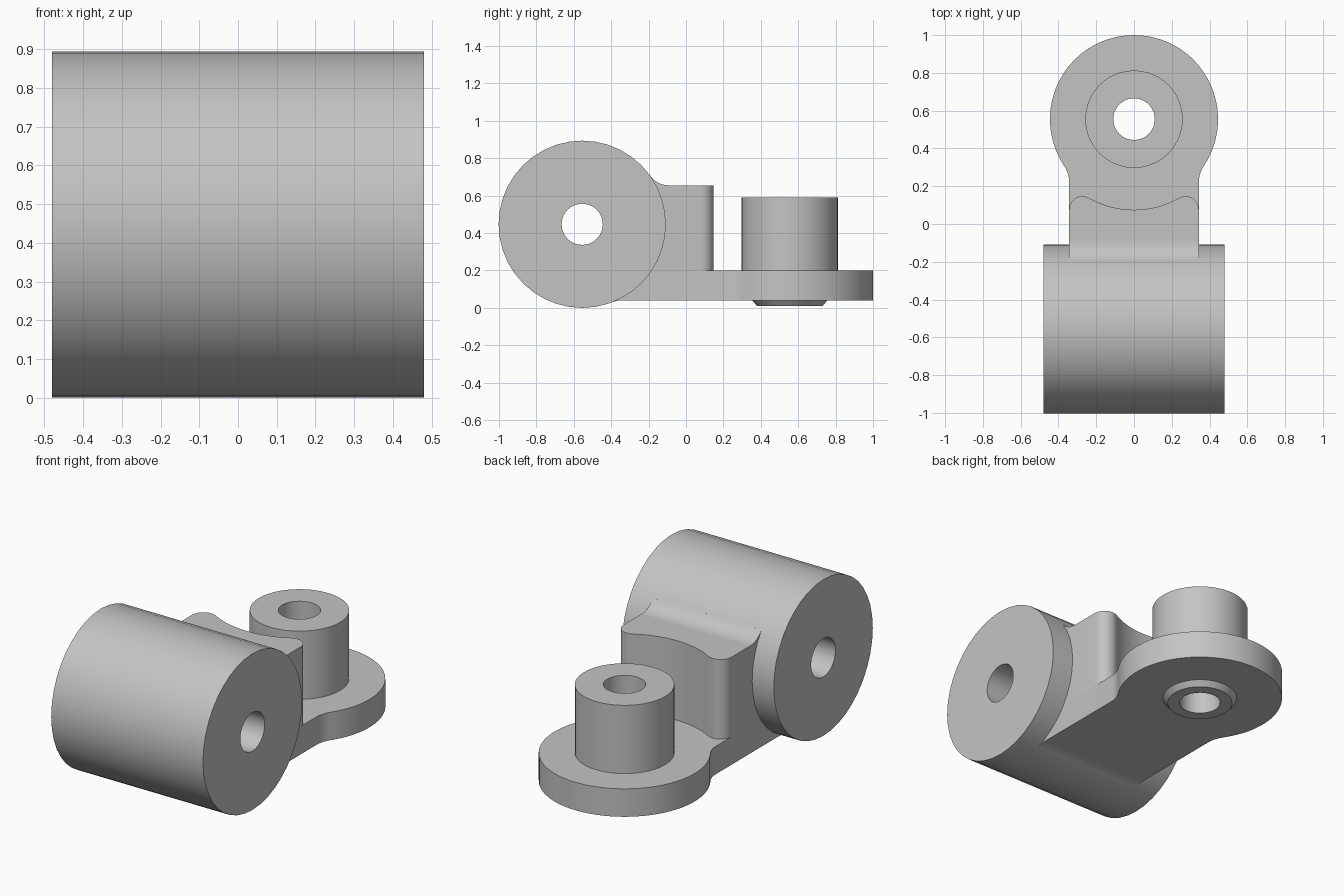
import bpy
import bmesh
from math import sin, cos, pi, sqrt, atan2, radians
from mathutils import Vector, Matrix

if "Cube" in bpy.data.objects:
    bpy.data.objects.remove(bpy.data.objects["Cube"])

metal = bpy.data.materials.new("light_grey_metal")
metal.use_nodes = True
GREY = (0.55, 0.55, 0.55, 1)
metal.diffuse_color = GREY
metal.node_tree.nodes["Principled BSDF"].inputs["Base Color"].default_value = GREY

SEGMENTS = 40
BARREL_R, BARREL_Y, BARREL_Z = 0.447, -0.555, 0.447
BORE_R = 0.11
DISC_R, DISC_Y = 0.445, 0.555
NECK = 0.343
PLATE_LOW, PLATE_TOP, BLOCK_TOP = 0.04, 0.2, 0.655


def finish(name, bm, matrix=Matrix()):
    bmesh.ops.recalc_face_normals(bm, faces=bm.faces)
    mesh = bpy.data.meshes.new(name)
    bm.to_mesh(mesh)
    bm.free()
    mesh.transform(matrix)
    mesh.materials.append(metal)
    obj = bpy.data.objects.new(name, mesh)
    bpy.context.collection.objects.link(obj)
    return obj


def smooth(obj):
    bpy.ops.object.select_all(action="DESELECT")
    obj.select_set(True)
    bpy.context.view_layer.objects.active = obj
    bpy.ops.object.shade_smooth_by_angle(angle=radians(30))


def lathe(name, profile, matrix):
    """Revolve a closed (radius, height) loop around z."""
    bm = bmesh.new()
    rings = []
    for i in range(SEGMENTS):
        a = 2 * pi * i / SEGMENTS
        rings.append([bm.verts.new((r * cos(a), r * sin(a), h)) for r, h in profile])
    n = len(profile)
    for i in range(SEGMENTS):
        p, q = rings[i], rings[(i + 1) % SEGMENTS]
        for j in range(n):
            k = (j + 1) % n
            bm.faces.new((p[j], q[j], q[k], p[k]))
    return finish(name, bm, matrix)


def prism(name, outline, low, high, matrix=Matrix()):
    """Extrude a 2D outline along z."""
    bm = bmesh.new()
    face = bm.faces.new([bm.verts.new((x, y, low)) for x, y in outline])
    new = bmesh.ops.extrude_face_region(bm, geom=[face])["geom"]
    verts = [v for v in new if isinstance(v, bmesh.types.BMVert)]
    bmesh.ops.translate(bm, verts=verts, vec=(0, 0, high - low))
    return finish(name, bm, matrix)


def arc(cx, cy, r, start, end, steps):
    angles = [start + (end - start) * i / steps for i in range(steps + 1)]
    return [(cx + r * cos(a), cy + r * sin(a)) for a in angles]


def mirrored(half):
    """Close a right-hand outline that ends on the centre line."""
    return half + [(-x, y) for x, y in reversed(half) if x > 1e-5]


# Horizontal barrel with a through bore
side = Matrix.Translation((0, BARREL_Y, BARREL_Z)) @ Matrix.Rotation(pi / 2, 4, "Y")
smooth(lathe("barrel", [(BARREL_R, -0.48), (BARREL_R, 0.48),
                        (BORE_R, 0.48), (BORE_R, -0.48)], side))

# Base plate: straight neck blended into a round end
blend = 0.156
cx = NECK + blend
dy = sqrt((DISC_R + blend) ** 2 - cx ** 2)
toward = atan2(dy, -cx)
half = [(NECK, -0.4)]
half += arc(cx, DISC_Y - dy, blend, pi, toward, 5)
half += arc(0, DISC_Y, DISC_R, toward - pi, pi / 2, 24)[1:]
plate = prism("base_plate", mirrored(half), PLATE_LOW, PLATE_TOP)

# Clearance through the plate for the sleeve
bm = bmesh.new()
bmesh.ops.create_cone(bm, cap_ends=True, segments=SEGMENTS, radius1=0.13,
                      radius2=0.13, depth=1)
cutter = finish("plate_bore_cutter", bm, Matrix.Translation((0, DISC_Y, 0)))
cutter.hide_render = True
cutter.hide_set(True)
cut = plate.modifiers.new("bore", "BOOLEAN")
cut.operation = "DIFFERENCE"
cut.solver = "EXACT"
cut.object = cutter
bpy.context.view_layer.objects.active = plate
bpy.ops.object.modifier_apply(modifier=cut.name)
bpy.data.objects.remove(cutter)
smooth(plate)

# Upright sleeve with bore and chamfered lip under the plate
smooth(lathe("sleeve", [(BORE_R, 0.01), (0.175, 0.01), (0.2, PLATE_LOW),
                        (0.2, 0.12), (0.258, 0.12), (0.258, 0.59),
                        (BORE_R, 0.59)], Matrix.Translation((0, DISC_Y, 0))))

# Neck block with rounded corners and a hollow facing the sleeve
corner, hollow = 0.07, 0.48
cx = NECK - corner
dy = sqrt((hollow + corner) ** 2 - cx ** 2)
toward = atan2(dy, -cx)
half = [(NECK, -0.35)]
half += arc(cx, DISC_Y - dy, corner, 0, toward, 8)
half += arc(0, DISC_Y, hollow, toward - pi, -pi / 2, 8)[1:]
smooth(prism("neck_block", mirrored(half), PLATE_TOP, BLOCK_TOP))

# Fillets joining the block top and plate underside to the barrel
across = Matrix(((0, 0, 1, 0), (1, 0, 0, 0), (0, 1, 0, 0), (0, 0, 0, 1)))
r = 0.124
for name, level, sign, inner in (("upper_fillet", BLOCK_TOP, 1, -0.3),
                                 ("lower_fillet", PLATE_LOW, -1, -0.39)):
    cz = level + sign * r
    dz = cz - BARREL_Z
    dy = sqrt((BARREL_R + r) ** 2 - dz ** 2)
    start = atan2(-dz, -dy) % (2 * pi)
    outline = arc(BARREL_Y + dy, cz, r, start, pi + sign * pi / 2, 6)
    smooth(prism(name, outline + [(inner, level)], -NECK, NECK, across))
